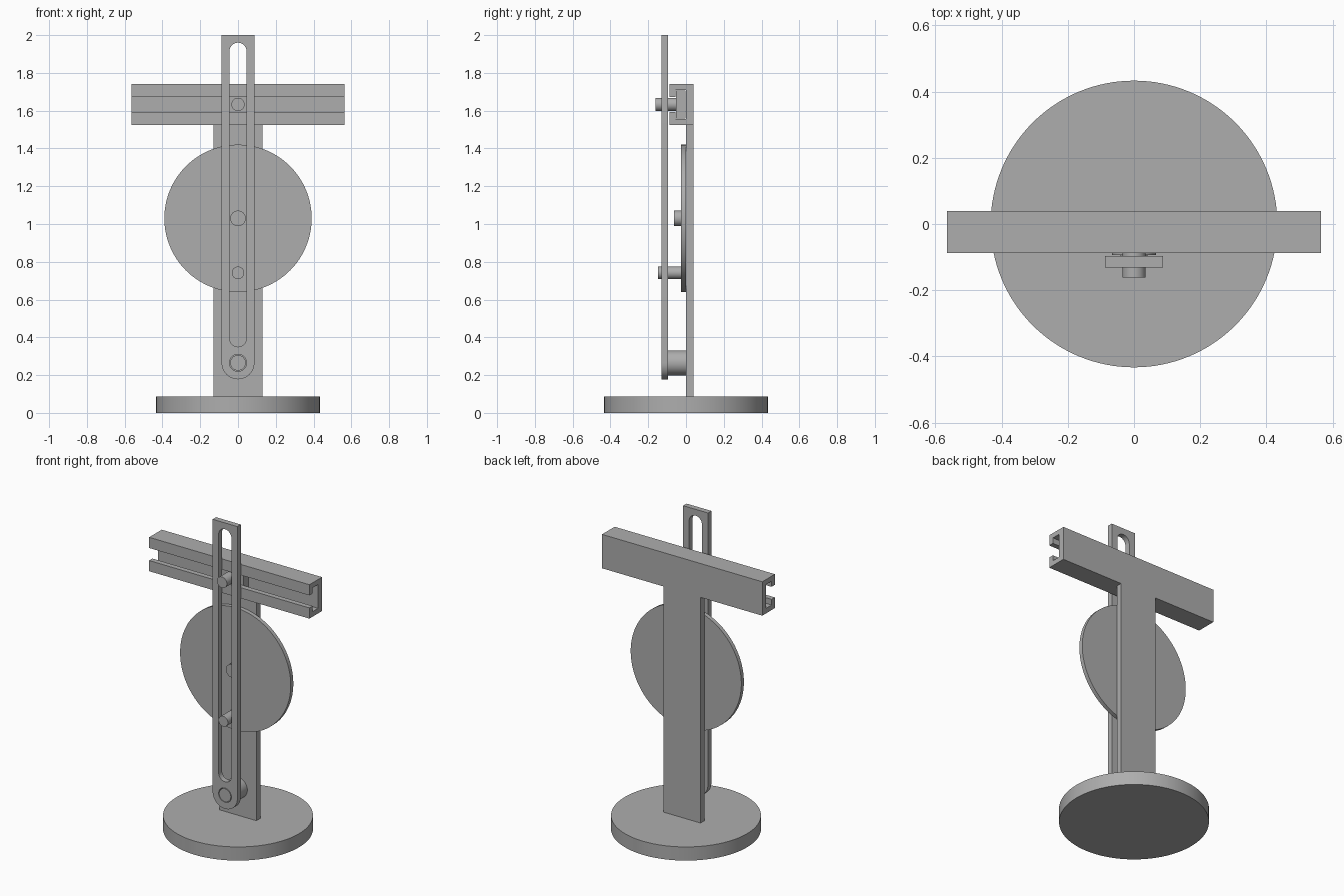
import bpy
import bmesh
from math import pi, cos, sin

cube = bpy.data.objects.get("Cube")
if cube:
    bpy.data.objects.remove(cube, do_unlink=True)

grey = bpy.data.materials.new("plain grey")
grey.use_nodes = True
colour = (0.42, 0.42, 0.42, 1)
grey.diffuse_color = colour
grey.node_tree.nodes["Principled BSDF"].inputs["Base Color"].default_value = colour

FACE_FRONT = (pi / 2, 0, 0)       # outline in x, z
FACE_SIDE = (pi / 2, 0, pi / 2)   # outline in y, z


def finish(obj, name):
    obj.name = obj.data.name = name
    obj.data.materials.clear()
    obj.data.materials.append(grey)
    bpy.ops.object.select_all(action="DESELECT")
    obj.select_set(True)
    bpy.context.view_layer.objects.active = obj
    bpy.ops.object.transform_apply(location=True, rotation=True, scale=True)
    bpy.ops.object.shade_smooth_by_angle(angle=pi / 6)
    return obj


def box(name, x, y, z):
    """Box from (low, high) ranges."""
    bpy.ops.mesh.primitive_cube_add(size=1, location=[sum(r) / 2 for r in (x, y, z)])
    obj = bpy.context.object
    obj.scale = [r[1] - r[0] for r in (x, y, z)]
    return finish(obj, name)


def rod(name, radius, z, y, sides=64):
    """Cylinder along y at height z."""
    bpy.ops.mesh.primitive_cylinder_add(
        vertices=sides, radius=radius, depth=y[1] - y[0],
        location=(0, sum(y) / 2, z), rotation=FACE_FRONT)
    return finish(bpy.context.object, name)


def arc(z, radius, start, end, steps=24):
    angles = [start + (end - start) * i / steps for i in range(steps + 1)]
    return [(radius * cos(a), z + radius * sin(a)) for a in angles]


def plate(name, loops, half_depth, rotation, location=(0, 0, 0)):
    """Extruded outline; further loops become holes."""
    curve = bpy.data.curves.new(name, "CURVE")
    curve.dimensions = "2D"
    curve.fill_mode = "BOTH"
    curve.extrude = half_depth
    for loop in loops:
        spline = curve.splines.new("POLY")
        spline.points.add(len(loop) - 1)
        for point, (u, v) in zip(spline.points, loop):
            point.co = (u, v, 0, 1)
        spline.use_cyclic_u = True
    obj = bpy.data.objects.new(name, curve)
    bpy.context.collection.objects.link(obj)
    obj.rotation_euler = rotation
    obj.location = location
    bpy.ops.object.select_all(action="DESELECT")
    obj.select_set(True)
    bpy.context.view_layer.objects.active = obj
    bpy.ops.object.convert(target="MESH")
    obj = bpy.context.object
    bm = bmesh.new()
    bm.from_mesh(obj.data)
    bmesh.ops.remove_doubles(bm, verts=bm.verts, dist=0.0001)
    bmesh.ops.recalc_face_normals(bm, faces=bm.faces)
    bm.to_mesh(obj.data)
    bm.free()
    return finish(obj, name)


# Round base and upright post
bpy.ops.mesh.primitive_cylinder_add(vertices=128, radius=0.433, depth=0.087,
                                    location=(0, 0, 0.0435))
finish(bpy.context.object, "base")
box("post", (-0.13, 0.13), (0, 0.039), (0.087, 1.525))

# Guide rail with a T-shaped channel open to the front
mid = 1.633
upper = [(0.039, 0.108), (-0.088, 0.108), (-0.088, 0.04),
         (-0.055, 0.04), (-0.055, 0.076), (0, 0.076)]
rail = [(y, mid + h) for y, h in upper] + [(y, mid - h) for y, h in reversed(upper)]
plate("guide_rail", [rail], 0.565, FACE_SIDE)

# Slider and its pin
box("slider", (-0.075, 0.075), (-0.054, -0.002), (mid - 0.074, mid + 0.074))
rod("slider_pin", 0.035, mid, (-0.162, -0.05))

# Crank wheel with hub and crank pin
rod("crank_wheel", 0.39, 1.03, (-0.026, 0), 128)
rod("wheel_hub", 0.041, 1.03, (-0.064, -0.02))
rod("crank_pin", 0.033, 0.742, (-0.149, -0.02))

# Slotted rocker arm with pivot hole
pivot = 0.265
outline = [(0.087, 2), (-0.087, 2)] + arc(pivot, 0.087, pi, 2 * pi)
slot = arc(1.915, 0.045, 0, pi) + arc(0.395, 0.045, pi, 2 * pi)
hole = arc(pivot, 0.045, 0, 2 * pi, 48)[:-1]
plate("rocker_arm", [outline, slot, hole], 0.0173, FACE_FRONT, (0, -0.1135, 0))

# Pivot boss and pin
rod("pivot_boss", 0.066, pivot, (-0.094, 0))
rod("pivot_pin", 0.041, pivot, (-0.131, -0.09))
